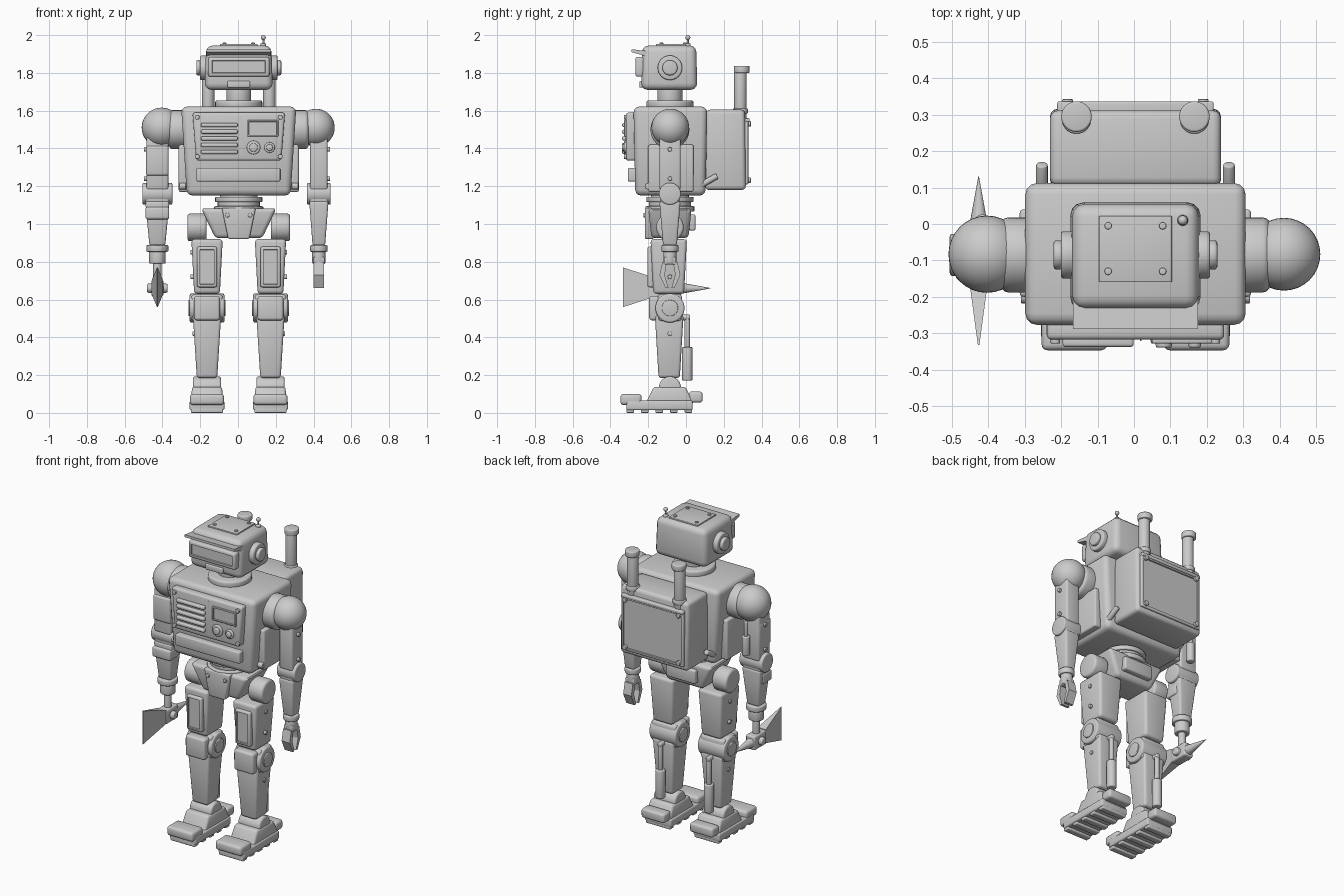
import bpy, bmesh, math
from mathutils import Matrix, Vector

if "Cube" in bpy.data.objects:
    bpy.data.objects.remove(bpy.data.objects["Cube"])

metal = bpy.data.materials.new("plain grey metal")
metal.use_nodes = True
grey = (0.6, 0.6, 0.6, 1)
metal.diffuse_color = grey
metal.node_tree.nodes["Principled BSDF"].inputs["Base Color"].default_value = grey

AXIS_X = .004   # body centre line
MID = -.085     # depth of the limb axis
SIDES = ((1, "left"), (-1, "right"))


def finish(bm, name):
    """Smooth shading with sharp edges, then link the object."""
    bmesh.ops.recalc_face_normals(bm, faces=bm.faces)
    for f in bm.faces:
        f.smooth = True
    for e in bm.edges:
        e.smooth = e.calc_face_angle(0) < math.radians(35)
    bm.transform(Matrix.Translation((AXIS_X, 0, 0)))
    mesh = bpy.data.meshes.new(name)
    bm.to_mesh(mesh)
    bm.free()
    mesh.materials.append(metal)
    obj = bpy.data.objects.new(name, mesh)
    bpy.context.collection.objects.link(obj)
    return obj


def round_edges(bm, edges, width):
    if width:
        bmesh.ops.bevel(bm, geom=edges, offset=width, segments=3, profile=.5, affect='EDGES')


def box(name, xs, ys, zs, bevel=.01, top=(1, 1), bottom=(1, 1), inset=None, facing=(0, -1, 0)):
    """Rounded box between limits; ends can taper, one face can be recessed."""
    bm = bmesh.new()
    bmesh.ops.create_cube(bm, size=1)
    for v in bm.verts:
        k = top if v.co.z > 0 else bottom
        v.co = [sum(r) / 2 + c * abs(r[1] - r[0]) * s
                for r, c, s in zip((xs, ys, zs), v.co, (*k, 1))]
    round_edges(bm, bm.edges[:], bevel)
    if inset:
        bm.normal_update()
        bm.faces.ensure_lookup_table()
        face = max(bm.faces, key=lambda f: f.normal.dot(Vector(facing)) * f.calc_area())
        bmesh.ops.inset_region(bm, faces=[face], thickness=inset, depth=0)
        bmesh.ops.inset_region(bm, faces=[face], thickness=.002, depth=-.008)
    return finish(bm, name)


def rod(name, start, end, r, r2=None, bevel=.006, sides=32):
    """Cylinder or cone between two points."""
    start, end = Vector(start), Vector(end)
    d = end - start
    r2 = r if r2 is None else r2
    bm = bmesh.new()
    bmesh.ops.create_cone(bm, cap_ends=True, segments=sides, radius1=r, radius2=r2, depth=d.length)
    rims = [e for e in bm.edges if any(len(f.verts) > 4 for f in e.link_faces)]
    round_edges(bm, rims, bevel)
    turn = Vector((0, 0, 1)).rotation_difference(d).to_matrix().to_4x4()
    bm.transform(Matrix.Translation((start + end) / 2) @ turn)
    return finish(bm, name)


def ball(name, centre, r):
    bm = bmesh.new()
    bmesh.ops.create_uvsphere(bm, u_segments=32, v_segments=20, radius=r)
    bm.transform(Matrix.Translation(centre))
    return finish(bm, name)


def hull(name, points):
    bm = bmesh.new()
    bmesh.ops.convex_hull(bm, input=[bm.verts.new(p) for p in points])
    return finish(bm, name)


def column(name, x, z0, z1, r, r2=None, y=MID, bevel=.006):
    return rod(name, (x, y, z0), (x, y, z1), r, r2, bevel)


def axle(name, x0, x1, z, r, y=MID, bevel=.008):
    return rod(name, (x0, y, z), (x1, y, z), r, bevel=bevel)


def screw(name, p, direction, r=.012, h=.012):
    p = Vector(p)
    return rod(name, p, p + Vector(direction) * h, r, bevel=.003, sides=12)


FRONT, BACK, UP = (0, -1, 0), (0, 1, 0), (0, 0, 1)

# Head
box("head", (-.18, .18), (-.238, .06), (1.71, 1.945), .035, top=(.96, .96))
box("head_top_plate", (-.1, .1), (-.16, .022), (1.94, 1.953), .003)
for x in (-.075, .075):
    for y in (-.13, -.005):
        screw("head_plate_screw", (x, y, 1.95), UP, .01, .01)
box("visor", (-.162, .162), (-.268, -.22), (1.78, 1.885), .012, inset=.012)
hull("brow", [(x, y, z) for x in (-.172, .172)
              for y, z in ((-.288, 1.925), (-.288, 1.91), (-.2, 1.885), (-.2, 1.915))])
box("mouth", (-.06, .06), (-.247, -.22), (1.722, 1.757), .006)
column("antenna_base", .13, 1.935, 1.957, .015, y=.01)
column("antenna_rod", .13, 1.95, 1.99, .005, y=.01, bevel=0)
ball("antenna_tip", (.13, .01, 1.987), .013)
column("neck", 0, 1.64, 1.73, .066)
column("neck_collar", 0, 1.61, 1.655, .125, bevel=.012)

# Torso and chest panel
box("torso", (-.305, .305), (-.278, .113), (1.15, 1.622), .032, bottom=(.9, .95))
box("chest_panel", (-.245, .245), (-.318, -.26), (1.335, 1.59), .014, bottom=(.92, 1))
for i in range(5):
    z = 1.382 + i * .0355
    box("speaker_bar", (-.2, -.005), (-.338, -.31), (z - .011, z + .011), .008)
box("panel_divider", (.012, .016), (-.321, -.31), (1.36, 1.57), 0)
box("display", (.045, .21), (-.328, -.31), (1.463, 1.55), .004, inset=.005)
for x, r in ((.078, .036), (.163, .028)):
    rod("dial_ring", (x, -.31, 1.405), (x, -.329, 1.405), r)
    rod("dial_knob", (x, -.32, 1.405), (x, -.34, 1.405), r * .62)
for x in (-.22, .22):
    for z in (1.357, 1.565):
        screw("chest_screw", (x, -.315, z), FRONT, .013, .014)
box("lower_chest_plate", (-.225, .22), (-.308, -.25), (1.225, 1.297), .008)

# Backpack
box("backpack", (-.235, .235), (.1, .317), (1.18, 1.605), .022, top=(1, .95))
box("backpack_hatch", (-.215, .215), (.3, .33), (1.21, 1.545), .006, inset=.012, facing=BACK)
box("backpack_hinge", (-.215, .215), (.29, .337), (1.54, 1.56), .006)
for s, side in SIDES:
    x = s * .162
    column(side + "_exhaust_pipe", x, 1.55, 1.815, .033, y=.288)
    column(side + "_exhaust_cap", x, 1.8, 1.837, .042, y=.295)
    column(side + "_exhaust_collar", x, 1.585, 1.612, .04, y=.288)
    for z in (1.232, 1.53):
        screw("hatch_screw", (x * 1.15, .325, z), BACK, .015, .018)
    rod(side + "_lever", (s * .257, .07, 1.2), (s * .257, .165, 1.255), .016)
    # Side panels, ears and shoulders
    box(side + "_torso_side_panel", (s * .27, s * .318), (-.2, .04), (1.17, 1.42), .01)
    screw(side + "_torso_bolt", (s * .28, -.2, 1.2), (s, 0, 0), .018, .035)
    axle(side + "_ear", s * .165, s * .205, 1.827, .065)
    axle(side + "_ear_cap", s * .2, s * .225, 1.827, .04)
    axle(side + "_shoulder_joint", s * .27, s * .37, 1.5, .103, bevel=.02)

# Waist and pelvis
for z, r in ((1.13, .125), (1.105, .112), (1.08, .13)):
    column("waist_ring", 0, z - .014, z + .014, r)
column("waist_core", 0, 1.05, 1.17, .1)
box("pelvis", (-.2, .2), (-.2, .03), (.925, 1.083), .022, bottom=(.62, .85))
box("pelvis_front_plate", (-.09, .09), (-.218, -.17), (.92, 1.085), .01, bottom=(.62, 1))
box("pelvis_back_plate", (-.1, .1), (0, .05), (.965, 1.05), .01)
for x in (-.06, .06):
    screw("pelvis_screw", (x, -.214, 1.047), FRONT, .012, .012)

# Legs
for s, side in SIDES:
    x = s * .168
    n = side + "_"

    def across(half):
        return (x - half, x + half)

    axle(n + "hip_joint", s * .17, s * .272, .982, .073, bevel=.015)
    box(n + "thigh", across(.083), (-.188, .005), (.63, .92), .018, bottom=(.82, .84))
    box(n + "thigh_plate", across(.053), (-.204, -.15), (.665, .88), .01, inset=.007)
    for z in (.72, .85):
        screw(n + "thigh_bolt", (x + s * .07, MID, z), (s, 0, 0), .012, .018)
    box(n + "knee_block", across(.085), (-.15, -.02), (.485, .628), .02)
    axle(n + "knee_joint", x - .092, x + .092, .555, .077, bevel=.01)
    axle(n + "knee_cap", x - .099, x + .099, .555, .043, bevel=.004)
    box(n + "knee_pad", across(.068), (-.195, -.13), (.49, .62), .014)
    box(n + "shin", across(.075), (-.165, -.013), (.185, .52), .015, bottom=(.72, .74))
    screw(n + "shin_bolt", (x + s * .055, MID, .42), (s, 0, 0), .012, .022)
    rod(n + "calf_mount", (x, -.05, .505), (x, .022, .505), .015)
    column(n + "calf_piston_rod", x, .33, .515, .014, y=.007)
    column(n + "calf_piston", x, .172, .348, .028, y=.007)
    axle(n + "ankle", x - .075, x + .075, .135, .058, bevel=.012)
    box(n + "foot", across(.084), (-.215, .042), (.05, .138), .014, top=(.95, .65))
    box(n + "sole", across(.092), (-.315, .035), (.014, .065), .01)
    box(n + "toe_cap", across(.09), (-.347, -.235), (.042, .1), .016)
    box(n + "heel", across(.08), (.015, .088), (.055, .113), .014)
    for i in range(5):
        y = -.295 + i * .077
        box(n + "tread", across(.085), (y - .02, y + .02), (0, .03), .006)

# Arms; the tool arm is the stouter one
for s, side in SIDES:
    n = side + "_"
    x, w = (.424, 1) if s > 0 else (-.431, 1.26)

    def span(half):
        return (x - half * w, x + half * w)

    ball(n + "shoulder_ball", (s * .408, MID + .002, 1.51), .1 if s > 0 else .106)
    box(n + "upper_arm", span(.046), (-.141, -.028), (1.18, 1.46), .012)
    for z in (1.24, 1.395):
        screw(n + "arm_bolt", (x + s * .04 * w, MID, z), (s, 0, 0), .012, .02)
    axle(n + "elbow", x - .063 * w, x + .063 * w, 1.16, .058)
    box(n + "elbow_block", span(.05), (-.135, -.035), (1.1, 1.2), .012)
    box(n + "forearm", span(.051), (-.141, -.029), (.885, 1.12), .012, bottom=(.65, .65))
    column(n + "cuff", x, .853, .888, .046 * w)
    column(n + "wrist", x, .79, .858, .035 * w)

# Gripper on the left hand
X = .424
box("gripper_palm", (X - .03, X + .03), (-.117, -.053), (.785, .825), .006)
for d in (-1, 1):
    joints = ((.016, .8), (.04, .8), (.055, .73), (.028, .73), (.024, .662), (.008, .662))
    p = [[(x, MID + d * y, z) for x in (X - .028, X + .028) for y, z in part]
         for part in (joints[:4], joints[2:])]
    hull("gripper_finger_base", p[0])
    hull("gripper_finger_tip", p[1])

# Armour, piston and axe on the right arm
X = -.431
box("arm_armour", (X - .06, X + .06), (-.152, -.03), (1.255, 1.415), .014)
box("forearm_armour", (X - .063, X + .063), (-.155, -.06), (1.025, 1.09), .012)
column("arm_piston", X + .01, 1.22, 1.34, .024, y=.002)
column("arm_piston_rod", X + .01, 1.33, 1.43, .012, y=.002)
column("axe_shaft", X, .64, .81, .022)
box("axe_hub", (X - .032, X + .032), (-.145, -.025), (.618, .705), .01)
axle("axe_cross_bolt", X - .055, X + .055, .66, .024)
hull("axe_blade", [(X + dx, -.14, .665 + dz) for dx in (-.028, .028) for dz in (-.042, .042)]
     + [(X + dx, -.333, .665 + dz) for dx in (-.002, .002) for dz in (-.105, .105)])
rod("axe_spike", (X, -.04, .66), (X, .13, .66), .032, .001, bevel=0, sides=16)
